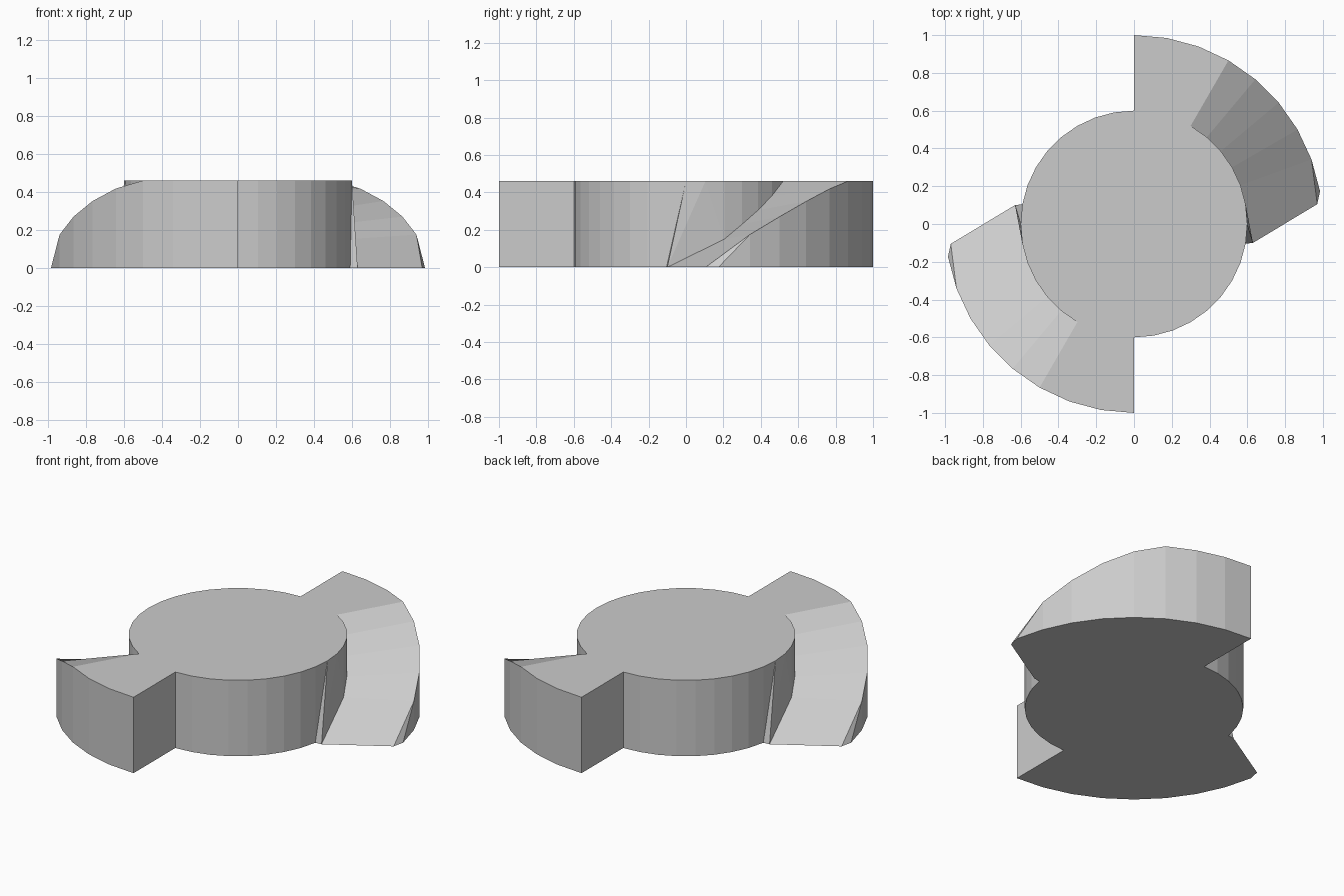
import bpy, bmesh
from math import sin, cos, pi, radians
from mathutils import Matrix

if "Cube" in bpy.data.objects:
    bpy.data.objects.remove(bpy.data.objects["Cube"])

H, R_HUB, R_TOOTH = 0.46, 0.6, 1.0
# ramp heights at each 10 degree step, inner and outer edge
RAMP_IN = {20: 0.15, 30: 0.23, 40: 0.305, 50: 0.382, 60: H}
RAMP_OUT = {20: 0.175, 30: 0.27, 40: 0.352, 50: 0.418, 60: H}
TIP_IN, TIP_OUT = (0.63, -0.1, 0), (0.97, 0.105, 0)


def hub(a, z):
    return (R_HUB * cos(radians(a)), R_HUB * sin(radians(a)), z)


def rim(a, z):
    return (R_TOOTH * cos(radians(a)), R_TOOTH * sin(radians(a)), z)


def ramp(a, outer):
    return rim(a, RAMP_OUT.get(a, H)) if outer else hub(a, RAMP_IN.get(a, H))


bm = bmesh.new()


def face(*pts):
    bm.faces.new([bm.verts.new(p) for p in pts])


# flat top and bottom of one half
face(*[rim(a, H) for a in range(90, 50, -10)],
     *[hub(a, H) for a in range(60, -100, -10)], hub(90, H))
face(*[rim(a, 0) for a in range(90, 0, -10)], TIP_OUT, TIP_IN,
     *[hub(a, 0) for a in range(-10, -100, -10)], hub(90, 0))

# square driving face of the tooth
face(hub(90, 0), rim(90, 0), rim(90, H), hub(90, H))

# outer wall of the tooth, ending in a small triangle
for a in range(90, 20, -10):
    face(rim(a, 0), rim(a - 10, 0), ramp(a - 10, True), ramp(a, True))
face(ramp(20, True), rim(20, 0), rim(10, 0))
face(ramp(20, True), rim(10, 0), TIP_OUT)

# ramp, with the hub wall exposed above it
for a in range(60, 20, -10):
    face(ramp(a, False), ramp(a, True), ramp(a - 10, True), ramp(a - 10, False))
    wall = [ramp(a, False), ramp(a - 10, False), hub(a - 10, H)]
    if a < 60:
        wall.append(hub(a, H))
    face(*wall)
face(ramp(20, False), ramp(20, True), TIP_OUT, TIP_IN)

# hub wall flaring out to the ramp tip
face(hub(20, H), ramp(20, False), hub(10, H))
face(hub(10, H), ramp(20, False), TIP_IN)
face(hub(10, H), TIP_IN, hub(0, H))
face(hub(0, H), TIP_IN, hub(-10, 0))
face(hub(0, H), hub(-10, 0), hub(-10, H))

# plain hub wall
for a in range(-10, -90, -10):
    face(hub(a, H), hub(a, 0), hub(a - 10, 0), hub(a - 10, H))

# second half is the first turned by 180 degrees
half = bmesh.ops.duplicate(bm, geom=bm.verts[:] + bm.edges[:] + bm.faces[:])["geom"]
bmesh.ops.rotate(bm, verts=[g for g in half if isinstance(g, bmesh.types.BMVert)],
                 cent=(0, 0, 0), matrix=Matrix.Rotation(pi, 3, 'Z'))
bmesh.ops.remove_doubles(bm, verts=bm.verts[:], dist=0.0005)
bmesh.ops.recalc_face_normals(bm, faces=bm.faces[:])

mesh = bpy.data.meshes.new("ramped_hub")
bm.to_mesh(mesh)
bm.free()
bpy.context.collection.objects.link(bpy.data.objects.new("ramped_hub", mesh))
